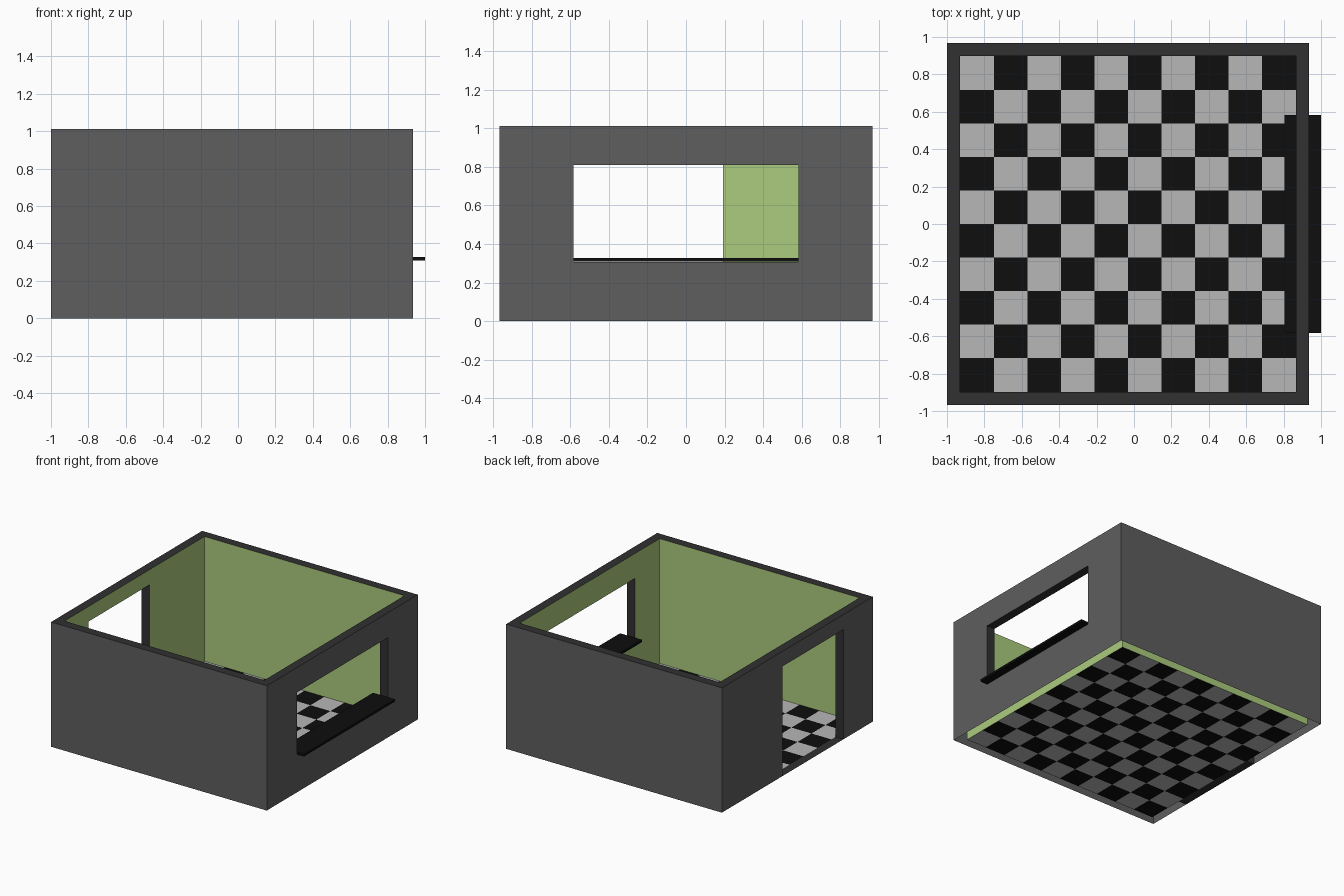
import bpy, bmesh

if "Cube" in bpy.data.objects:
    bpy.data.objects.remove(bpy.data.objects["Cube"])

# Main dimensions
X0, X1, Y = -1.0, 0.936, 0.968      # outer walls
T, H = 0.071, 1.012                 # wall thickness, height
IX0, IX1, IY = X0 + T, X1 - T, Y - T
WINDOW = (-0.583, 0.583, 0.308, 0.81)   # y0, y1, z0, z1
DOOR = (-0.59, 0.193, 0.0, 0.89)


def material(name, rgb):
    m = bpy.data.materials.new(name)
    lin = [c / 12.92 if c <= 0.04045 else ((c + 0.055) / 1.055) ** 2.4 for c in rgb]
    m.diffuse_color = (*lin, 1)
    m.use_nodes = True
    m.node_tree.nodes["Principled BSDF"].inputs["Base Color"].default_value = m.diffuse_color
    return m


GREY = material("outer_grey", (0.37, 0.37, 0.37))
GREEN = material("inner_green", (0.67, 0.80, 0.49))
TRIM = material("trim_dark", (0.19, 0.19, 0.19))
BLACK = material("black", (0.055, 0.055, 0.055))
LIGHT = material("light_tile", (0.72, 0.72, 0.72))


def finish(name, bm, mats):
    bmesh.ops.remove_doubles(bm, verts=bm.verts, dist=1e-5)
    me = bpy.data.meshes.new(name)
    bm.to_mesh(me)
    bm.free()
    for m in mats:
        me.materials.append(m)
    ob = bpy.data.objects.new(name, me)
    bpy.context.collection.objects.link(ob)
    return ob


def quad(bm, pts, mat=0):
    f = bm.faces.new([bm.verts.new(p) for p in pts])
    f.material_index = mat


def wall_sheet(bm, place, u0, u1, hole=None, flip=False):
    """Flat sheet in (u, z), with an optional rectangular opening."""
    us, zs = [u0, u1], [0, H]
    if hole:
        us = [u0, hole[0], hole[1], u1]
        zs = sorted({0, hole[2], hole[3], H})
    for a, b in zip(us, us[1:]):
        for c, d in zip(zs, zs[1:]):
            if hole and a == hole[0] and hole[2] <= c < hole[3]:
                continue
            pts = [place(a, c), place(b, c), place(b, d), place(a, d)]
            quad(bm, pts[::-1] if flip else pts)


def shell(name, x0, x1, y, mat, inward):
    bm = bmesh.new()
    wall_sheet(bm, lambda u, z: (u, -y, z), x0, x1, None, inward)
    wall_sheet(bm, lambda u, z: (u, y, z), x0, x1, None, not inward)
    wall_sheet(bm, lambda u, z: (x1, u, z), -y, y, WINDOW, inward)
    wall_sheet(bm, lambda u, z: (x0, u, z), -y, y, DOOR, not inward)
    return finish(name, bm, [mat])


# Outer and inner wall skins
shell("outer_walls", X0, X1, Y, GREY, False)
shell("inner_walls", IX0, IX1, IY, GREEN, True)

# Top rim joining the two skins
bm = bmesh.new()
out = [(X0, -Y, H), (X1, -Y, H), (X1, Y, H), (X0, Y, H)]
inn = [(IX0, -IY, H), (IX1, -IY, H), (IX1, IY, H), (IX0, IY, H)]
for i in range(4):
    j = (i + 1) % 4
    quad(bm, [out[i], out[j], inn[j], inn[i]])
finish("wall_top", bm, [TRIM])


# Reveals lining the openings
def reveal(name, xa, xb, hole):
    y0, y1, z0, z1 = hole
    ring = [(y0, z0), (y1, z0), (y1, z1), (y0, z1)]
    bm = bmesh.new()
    for i in range(4):
        p, q = ring[i], ring[(i + 1) % 4]
        quad(bm, [(xa, *p), (xb, *p), (xb, *q), (xa, *q)])
    finish(name, bm, [TRIM])


reveal("window_reveal", IX1, X1, WINDOW)
reveal("door_reveal", X0, IX0, DOOR)

# Window sill board
bm = bmesh.new()
bmesh.ops.create_cube(bm, size=1)
for v in bm.verts:
    v.co.x = 1.0 if v.co.x > 0 else 0.804
    v.co.y *= 2 * WINDOW[1]
    v.co.z = 0.328 if v.co.z > 0 else 0.3085
finish("window_sill", bm, [BLACK])

# Checkered floor
N = 10
sx, sy = (IX1 - IX0) / N, 2 * IY / N
bm = bmesh.new()
for i in range(N):
    for j in range(N):
        x, y = IX0 + i * sx, -IY + j * sy
        quad(bm, [(x, y, 0), (x + sx, y, 0), (x + sx, y + sy, 0), (x, y + sy, 0)], (i + j) % 2)
finish("checker_floor", bm, [BLACK, LIGHT])
